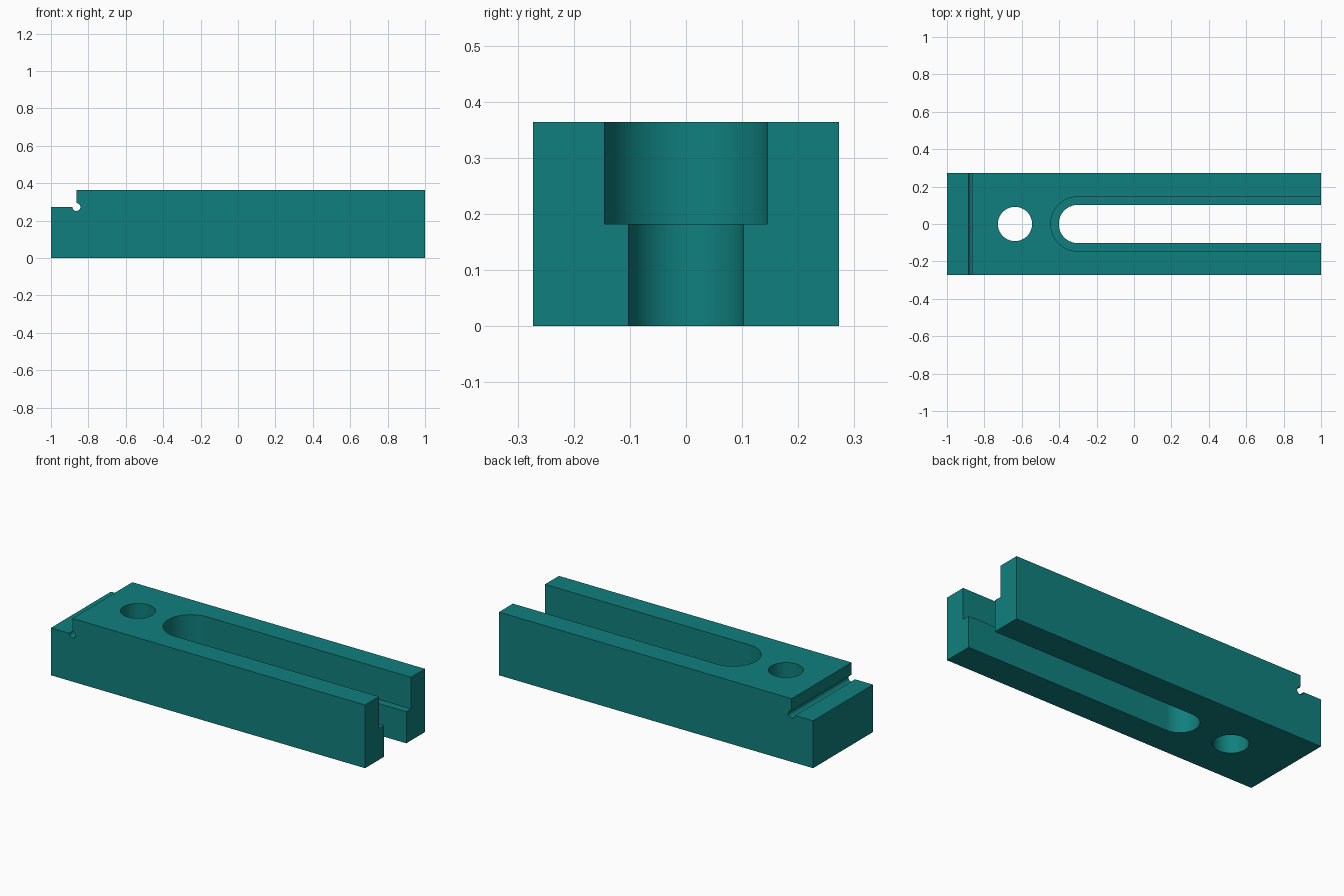
import bpy, bmesh, math
from mathutils import Vector

cube = bpy.data.objects.get("Cube")
if cube:
    bpy.data.objects.remove(cube, do_unlink=True)

HALF_W, HEIGHT = 0.2727, 0.3636      # block half width and height
STEP_X, STEP_Z = -0.8636, 0.2727     # corner of the end step
SLOT_X, SLOT_Z = -0.30, 0.1818       # slot end centre and counterbore floor


def arc(cx, cy, r, start, end, n):
    """Points along a circular arc, angles in degrees."""
    angles = [math.radians(start + (end - start) * i / n) for i in range(n + 1)]
    return [(cx + r * math.cos(a), cy + r * math.sin(a)) for a in angles]


def prism(name, points, depth):
    """Extrude a closed outline of 3D points along a depth vector."""
    bm = bmesh.new()
    face = bm.faces.new([bm.verts.new(p) for p in points])
    result = bmesh.ops.extrude_face_region(bm, geom=[face], use_keep_orig=True)
    verts = [g for g in result["geom"] if isinstance(g, bmesh.types.BMVert)]
    bmesh.ops.translate(bm, verts=verts, vec=Vector(depth))
    bmesh.ops.recalc_face_normals(bm, faces=bm.faces)
    mesh = bpy.data.meshes.new(name)
    bm.to_mesh(mesh)
    bm.free()
    obj = bpy.data.objects.new(name, mesh)
    bpy.context.collection.objects.link(obj)
    return obj


def cut(target, outline, z0, z1):
    """Cut a vertical pocket with the given plan outline."""
    cutter = prism("cutter", [(x, y, z0) for x, y in outline], (0, 0, z1 - z0))
    cutter.hide_render = True
    mod = target.modifiers.new("pocket", 'BOOLEAN')
    mod.operation, mod.solver, mod.object = 'DIFFERENCE', 'EXACT', cutter
    bpy.ops.object.modifier_apply(modifier=mod.name)
    bpy.data.objects.remove(cutter, do_unlink=True)


def slot(half_width):
    """Round-ended slot outline running out past the open end."""
    return arc(SLOT_X, 0, half_width, 90, 270, 48) + [(1.2, -half_width), (1.2, half_width)]


# Block side profile with the end step and its round corner relief
profile = [(-1, 0), (-1, STEP_Z)]
profile += arc(STEP_X, STEP_Z, 0.021, 180, 450, 30)
profile += [(STEP_X, HEIGHT), (1, HEIGHT), (1, 0)]
block = prism("slotted_clamp_block", [(x, -HALF_W, z) for x, z in profile], (0, 2 * HALF_W, 0))
bpy.ops.object.select_all(action='DESELECT')
bpy.context.view_layer.objects.active = block
block.select_set(True)

# Wide upper slot, narrow through slot and round through hole
cut(block, slot(0.1455), SLOT_Z, 0.6)
cut(block, slot(0.1023), -0.2, 0.5)
cut(block, arc(-0.6364, 0, 0.0915, 0, 360, 64)[:-1], -0.2, 0.6)

# Single teal finish
teal = bpy.data.materials.new("teal")
color = (0.0048, 0.213, 0.207, 1)
teal.use_nodes = True
teal.diffuse_color = color
teal.node_tree.nodes["Principled BSDF"].inputs["Base Color"].default_value = color
block.data.materials.clear()
block.data.materials.append(teal)
for poly in block.data.polygons:
    poly.material_index = 0
bpy.ops.object.shade_smooth_by_angle(angle=math.radians(30))
